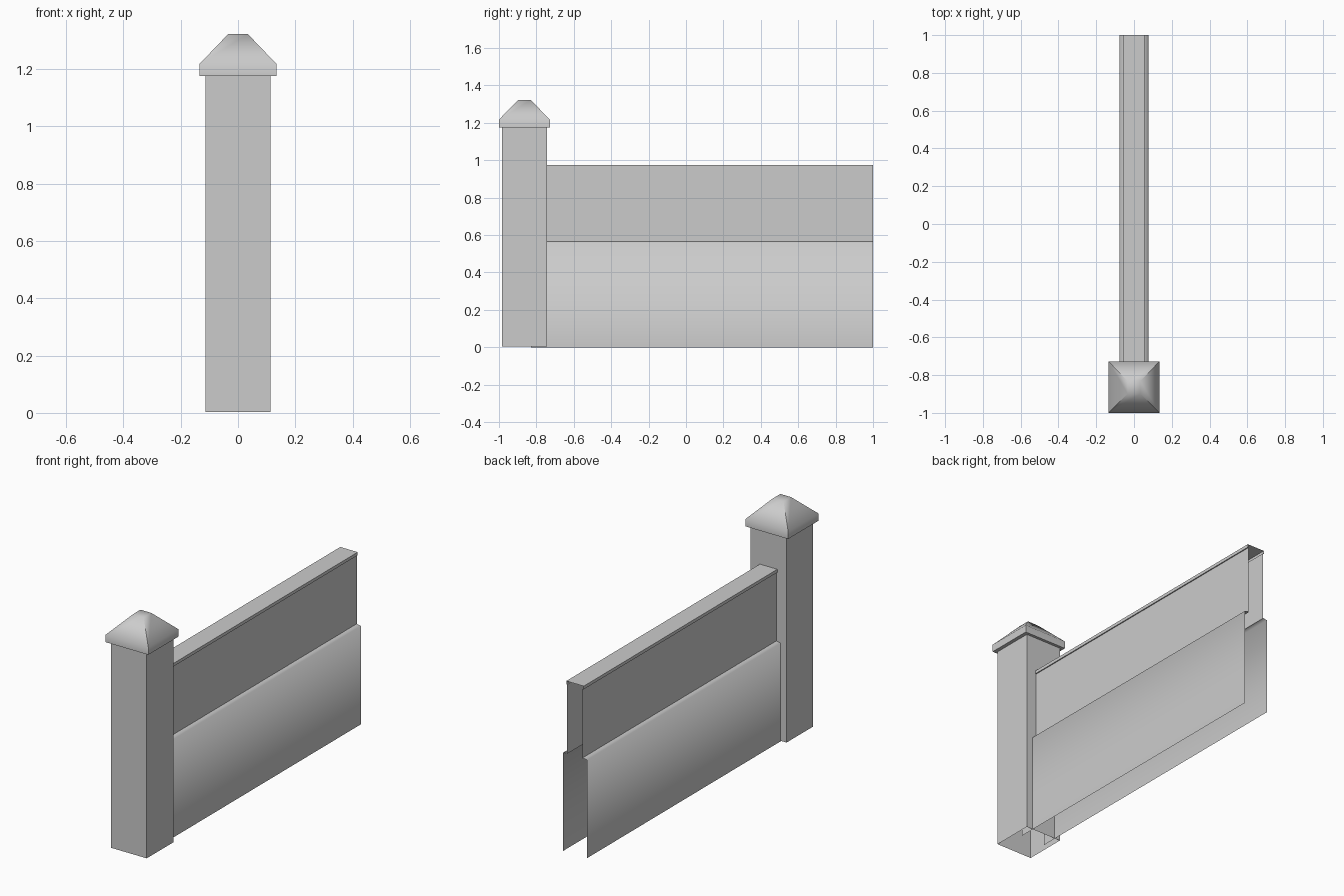
import bpy
import math

if "Cube" in bpy.data.objects:
    bpy.data.objects.remove(bpy.data.objects["Cube"])

POST_Y = -0.864      # centre of the post along the wall
WALL_Y = (-0.83, 1)  # the wall tucks into the hollow post


def make_object(name, verts, faces, angle):
    mesh = bpy.data.meshes.new(name)
    mesh.from_pydata(verts, [], faces)
    ob = bpy.data.objects.new(name, mesh)
    bpy.context.collection.objects.link(ob)
    bpy.ops.object.select_all(action='DESELECT')
    bpy.context.view_layer.objects.active = ob
    ob.select_set(True)
    bpy.ops.object.shade_smooth_by_angle(angle=math.radians(angle))
    return ob


def square_loft(name, rings, cap_top, angle):
    """Stack rectangular rings given as (half x, half y, z)."""
    verts = [(sx * hx, POST_Y + sy * hy, z) for hx, hy, z in rings
             for sx, sy in ((-1, -1), (1, -1), (1, 1), (-1, 1))]
    faces = [(4 * r + i, 4 * r + (i + 1) % 4, 4 * r + 4 + (i + 1) % 4, 4 * r + 4 + i)
             for r in range(len(rings) - 1) for i in range(4)]
    if cap_top:
        n = len(verts)
        faces.append((n - 4, n - 3, n - 2, n - 1))
    return make_object(name, verts, faces, angle)


def wall_sheet(name, profile, angle):
    """Sweep an open (x, z) profile along the wall."""
    n = len(profile)
    verts = [(x, y, z) for y in WALL_Y for x, z in profile]
    faces = [(i, i + 1, n + i + 1, n + i) for i in range(n - 1)]
    return make_object(name, verts, faces, angle)


def mirrored(profile):
    return profile + [(-x, z) for x, z in reversed(profile)]


# Hollow post and its pyramid cap with an overhanging rim
square_loft("post", [(0.1135, 0.12, 0.003), (0.1135, 0.12, 1.175)], False, 30)
square_loft("post_cap", [(0.1135, 0.12, 1.175), (0.1346, 0.136, 1.175),
                         (0.1346, 0.136, 1.217), (0.034, 0.034, 1.322)], True, 50)

# Upper wall with thin overhanging coping, open at the far end
wall_sheet("upper_wall", mirrored([(0.049, 0.562), (0.049, 0.957),
                                   (0.055, 0.957), (0.055, 0.975)]), 30)

# Wider lower panels, softly shaded into their ledges
right_panel = [(0.076, 0), (0.076, 0.56), (0.049, 0.565)]
wall_sheet("lower_panel_right", right_panel, 100)
wall_sheet("lower_panel_left", [(-x, z) for x, z in reversed(right_panel)], 100)
